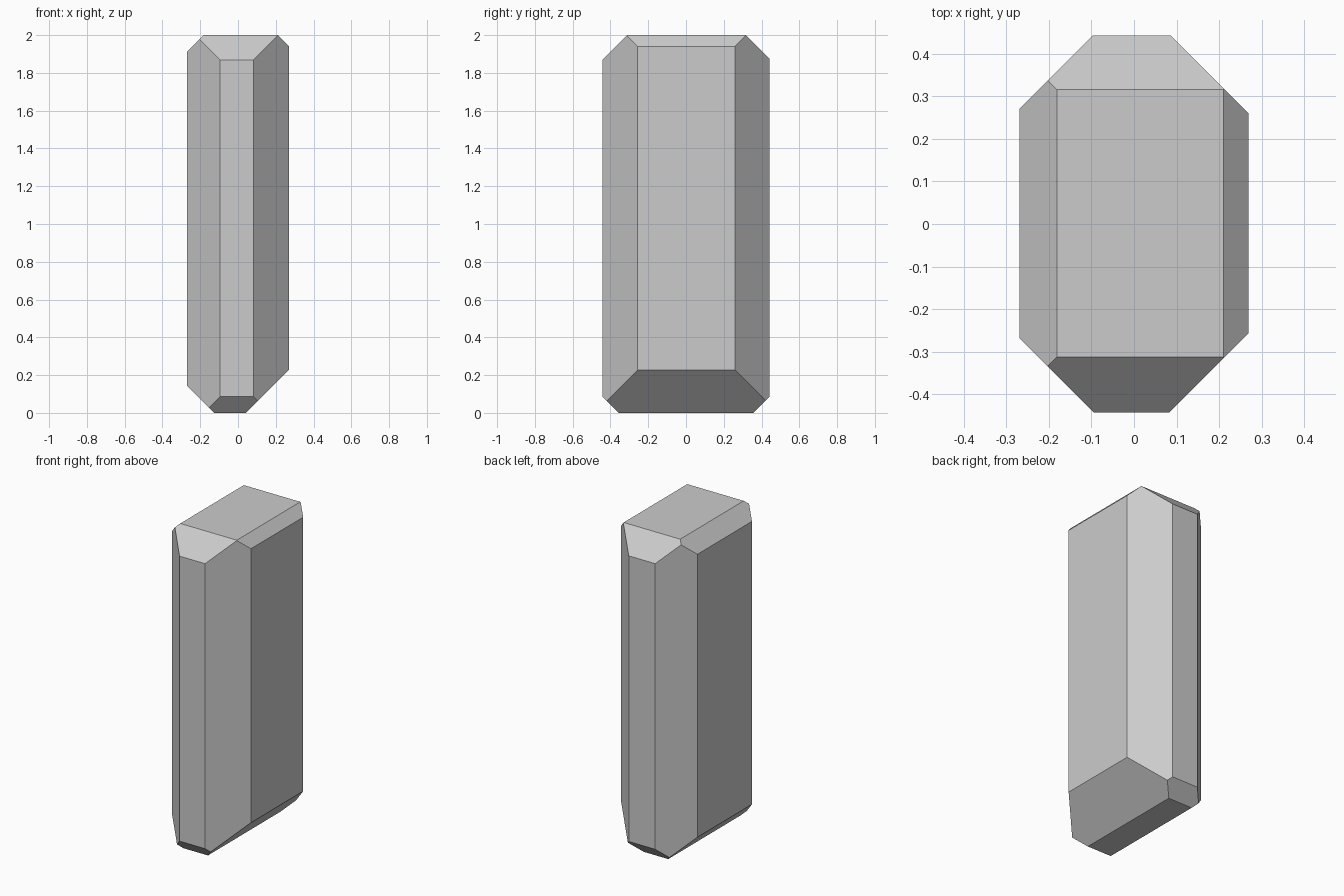
import bpy, bmesh
from mathutils import Vector

if "Cube" in bpy.data.objects:
    bpy.data.objects.remove(bpy.data.objects["Cube"])

HX, HY, H = 0.269, 0.443, 2.0

# 45 degree chamfers on all twelve box edges: (outward direction, dot-product limit)
chamfers = [
    # upright edges
    ((-1, -1, 0), 0.537), ((-1, 1, 0), 0.540),
    ((1, 1, 0), 0.529), ((1, -1, 0), 0.525),
    # top edges
    ((0, 1, 1), 2.316), ((0, -1, 1), 2.312),
    ((-1, 0, 1), 2.181), ((1, 0, 1), 2.210),
    # bottom edges
    ((-1, 0, -1), 0.127), ((1, 0, -1), 0.042),
    ((0, -1, -1), 0.357), ((0, 1, -1), 0.357),
]


def slice_off(bm, normal, limit):
    """Cut away everything beyond the plane and cap the opening."""
    n = Vector(normal)
    cut = bmesh.ops.bisect_plane(
        bm, geom=bm.verts[:] + bm.edges[:] + bm.faces[:], dist=1e-5,
        plane_co=n * limit / n.length_squared, plane_no=n, clear_outer=True)
    rim = [e for e in cut["geom_cut"]
           if isinstance(e, bmesh.types.BMEdge) and e.is_boundary]
    bmesh.ops.contextual_create(bm, geom=rim)


# Block
bm = bmesh.new()
bmesh.ops.create_cube(bm, size=1)
for v in bm.verts:
    v.co = Vector((v.co.x * 2 * HX, v.co.y * 2 * HY, (v.co.z + 0.5) * H))
for normal, limit in chamfers:
    slice_off(bm, normal, limit)
bmesh.ops.recalc_face_normals(bm, faces=bm.faces[:])

mesh = bpy.data.meshes.new("chamfered_block")
bm.to_mesh(mesh)
bm.free()
block = bpy.data.objects.new("chamfered_block", mesh)
bpy.context.collection.objects.link(block)
